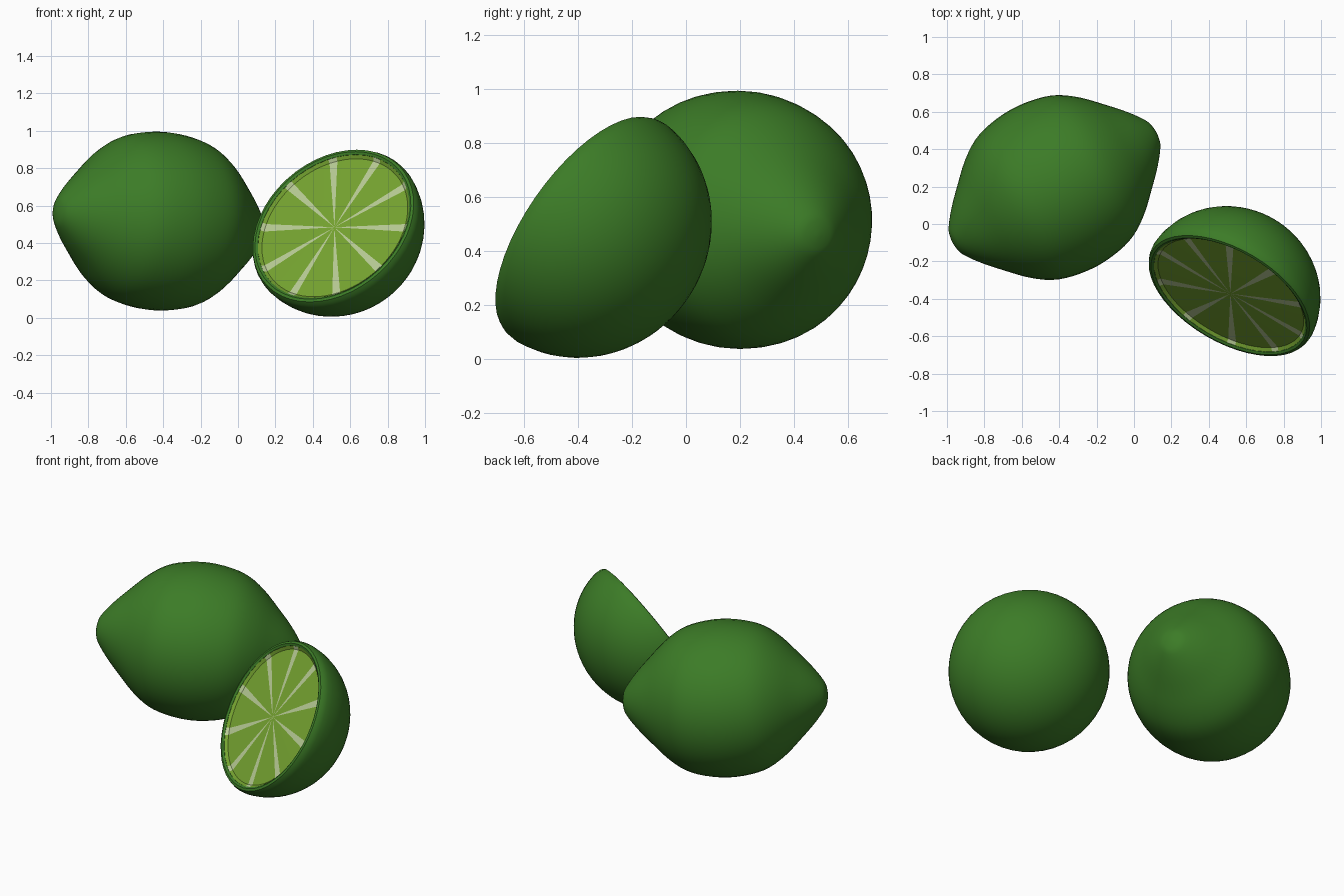
import bpy, bmesh, math
from mathutils import Vector, Matrix

cube = bpy.data.objects.get("Cube")
if cube:
    bpy.data.objects.remove(cube)


def material(name, rgb):
    m = bpy.data.materials.new(name)
    m.use_nodes = True
    color = (*rgb, 1)
    m.diffuse_color = color
    bsdf = m.node_tree.nodes["Principled BSDF"]
    bsdf.inputs["Base Color"].default_value = color
    bsdf.inputs["Roughness"].default_value = 0.6
    return m


skin = material("lime skin green", (0.045, 0.2, 0.02))
flesh = material("flesh yellow green", (0.18, 0.37, 0.03))
pith = material("pale pith", (0.48, 0.6, 0.3))


def smooth_path(pts, steps=3):
    """Catmull-Rom curve through (radius, height) points."""
    p = [Vector(q) for q in pts]
    p = [2 * p[0] - p[1]] + p + [2 * p[-1] - p[-2]]
    out = []
    for a, b, c, d in zip(p, p[1:], p[2:], p[3:]):
        for i in range(steps):
            t = i / steps
            out.append(0.5 * (2 * b + (c - a) * t + (2 * a - 5 * b + 4 * c - d) * t * t
                              + (3 * b - a - 3 * c + d) * t ** 3))
    return out + [p[-2]]


def lathe(name, profile, angles, place, mats):
    """Revolve a profile about local z, closing it where the radius is zero."""
    bm = bmesh.new()
    rings = []
    for r, h in profile:
        if r < 1e-5:
            rings.append([bm.verts.new((0, 0, h))] * len(angles))
        else:
            rings.append([bm.verts.new((r * math.cos(a), r * math.sin(a), h)) for a in angles])
    n = len(angles)
    for lo, hi in zip(rings, rings[1:]):
        for i in range(n):
            j = (i + 1) % n
            quad = list(dict.fromkeys((lo[i], lo[j], hi[j], hi[i])))
            bm.faces.new(quad)
    mesh = bpy.data.meshes.new(name)
    bm.to_mesh(mesh)
    bm.free()
    for m in mats:
        mesh.materials.append(m)
    ob = bpy.data.objects.new(name, mesh)
    bpy.context.collection.objects.link(ob)
    ob.matrix_world = place
    bpy.ops.object.select_all(action='DESELECT')
    ob.select_set(True)
    bpy.context.view_layer.objects.active = ob
    bpy.ops.object.shade_smooth_by_angle(angle=math.radians(40))
    return ob


def frame(center, axis):
    """Local z along the axis, local x level with the ground."""
    z = Vector(axis).normalized()
    x = Vector((0, 0, 1)).cross(z).normalized()
    y = z.cross(x)
    rot = Matrix((x, y, z)).transposed().to_4x4()
    return Matrix.Translation(center) @ rot


around = [math.tau * i / 48 for i in range(48)]

# Whole lime: blunt-ended profile, mirrored end to end
half = [(0.478, 0), (0.463, 0.14), (0.427, 0.25), (0.358, 0.35), (0.265, 0.445),
        (0.17, 0.535), (0.085, 0.6), (0.04, 0.617), (0, 0.622)]
whole = [(r, -h) for r, h in reversed(half)] + half[1:]
lathe("whole_lime", smooth_path(whole), around,
      frame((-0.425, 0.195, 0.517), (0.878, 0.478, -0.09)), [skin])

# Half lime: domed skin with a rounded lip at the cut
cut = frame((0.5125, -0.378, 0.4875), (-0.43, -0.735, 0.52))
dome = [(0.49 * math.sin(a), -0.46 * math.cos(a))
        for a in (math.radians(85) * i / 18 for i in range(19))]
lip = [(0.486, -0.012), (0.477, 0.008), (0.462, 0.012), (0.449, 0.004), (0.445, -0.015)]
lathe("half_lime_skin", dome + lip, around, cut, [skin])

# Cut face: ten flesh wedges parted by narrow pith wedges, sunk slightly in the lip
wedges, gap, parts = 10, 0.054, 6
face_angles, is_pith = [], []
for k in range(wedges):
    a = math.tau * k / wedges
    face_angles.append(a - gap)
    is_pith.append(True)
    span = math.tau / wedges - 2 * gap
    for i in range(parts):
        face_angles.append(a + gap + span * i / parts)
        is_pith.append(False)
disc = [(0.449, 0.003), (0.432, -0.012), (0.22, -0.009), (0, -0.007)]
face = lathe("cut_face", disc, face_angles, cut, [flesh, pith])
for poly in face.data.polygons:
    poly.material_index = int(is_pith[poly.index % len(face_angles)])
bm = bmesh.new()
bm.from_mesh(face.data)
bmesh.ops.recalc_face_normals(bm, faces=bm.faces)
if sum(f.normal.z for f in bm.faces) < 0:
    bmesh.ops.reverse_faces(bm, faces=bm.faces)
bm.to_mesh(face.data)
bm.free()
